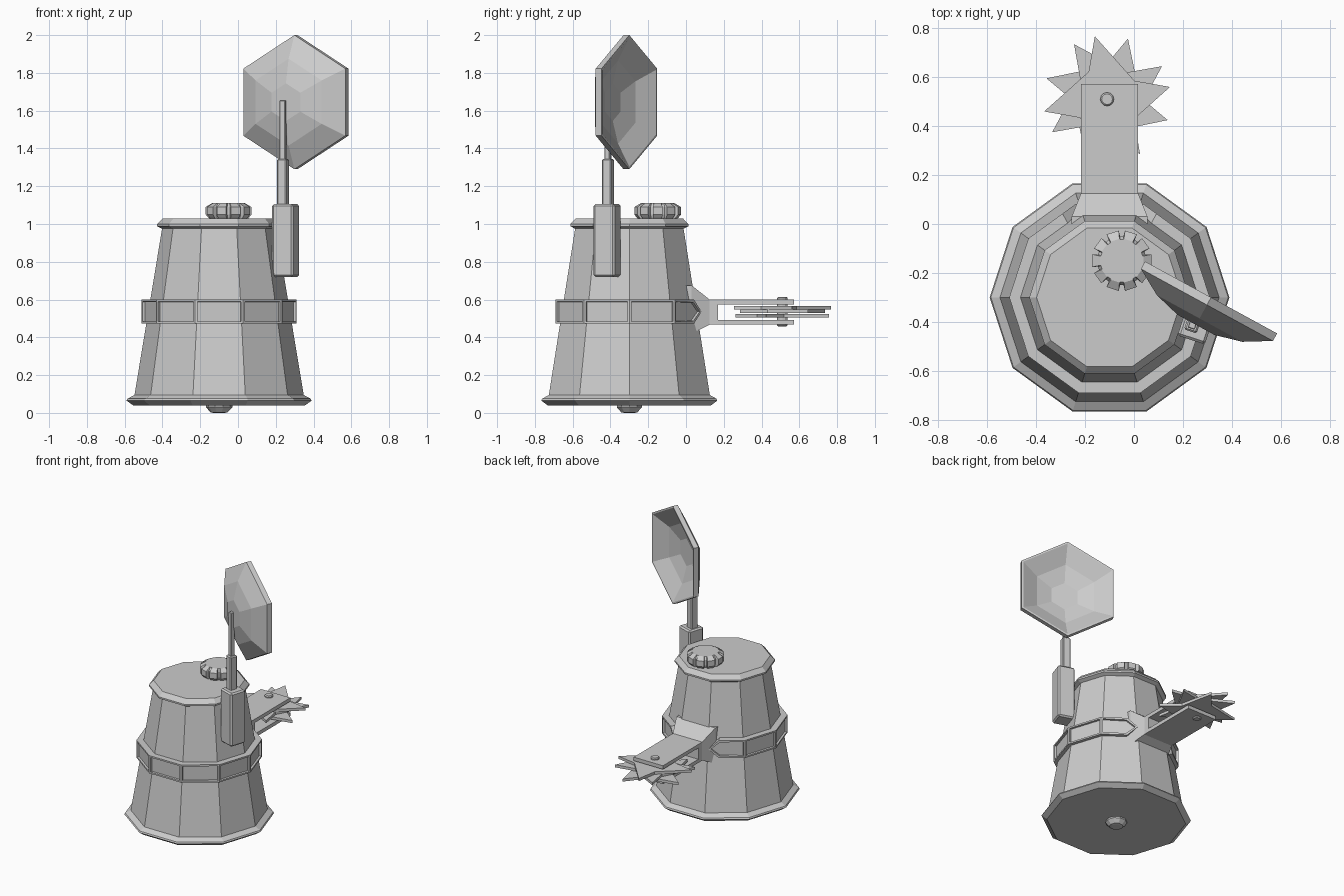
import bpy, bmesh, math
from mathutils import Matrix, Vector

if "Cube" in bpy.data.objects:
    bpy.data.objects.remove(bpy.data.objects["Cube"])

CX, CY = -0.10, -0.30          # body axis


def finish(name, bm, matrix=Matrix(), bevel=0):
    bmesh.ops.recalc_face_normals(bm, faces=bm.faces)
    me = bpy.data.meshes.new(name)
    bm.to_mesh(me)
    bm.free()
    ob = bpy.data.objects.new(name, me)
    bpy.context.collection.objects.link(ob)
    ob.matrix_world = matrix
    if bevel:
        mod = ob.modifiers.new("chamfer", 'BEVEL')
        mod.width, mod.segments = bevel, 1
    return ob


def loft(name, rings, matrix=Matrix(), bevel=0):
    """Bridge equal-length point rings and cap both ends."""
    bm = bmesh.new()
    vs = [[bm.verts.new(p) for p in ring] for ring in rings]
    n = len(vs[0])
    for a, b in zip(vs, vs[1:]):
        for i in range(n):
            j = (i + 1) % n
            bm.faces.new((a[i], a[j], b[j], b[i]))
    bm.faces.new(vs[0])
    bm.faces.new(vs[-1])
    return finish(name, bm, matrix, bevel)


def circle(r, z, n):
    return [(r * math.cos(2 * math.pi * i / n), r * math.sin(2 * math.pi * i / n), z)
            for i in range(n)]


def lathe(name, profile, n, matrix):
    return loft(name, [circle(r, z, n) for r, z in profile], matrix)


def prism(name, outline, z0, z1, matrix):
    return loft(name, [[(x, y, z) for x, y in outline] for z in (z0, z1)], matrix)


def rect(hx, hy):
    return [(-hx, -hy), (hx, -hy), (hx, hy), (-hx, hy)]


def polar(r, deg):
    return (r * math.cos(math.radians(deg)), r * math.sin(math.radians(deg)))


axis = Matrix.Translation((CX, CY, 0))

# Ten-sided tapered body with bottom and top rims
lathe("body", [(.455, .04), (.49, .065), (.485, .075), (.448, .095), (.302, .975),
               (.328, .988), (.328, 1.0), (.298, 1.03), (.285, 1.03)], 10, axis)

# Foot button under the body
lathe("foot_button", [(.07, .05), (.07, .03), (.045, .003), (.03, 0)], 10, axis)

# Ridged cap on the lid
def cog(r_in, r_out, z):
    return [polar(r_out if k in (0, 1) else r_in, 36 * i + d) + (z,)
            for i in range(10) for k, d in enumerate((-12, 12, 14, 22))]
loft("lid_cap", [cog(.085, .095, 1.02), cog(.095, .112, 1.035), cog(.1, .124, 1.05),
                 cog(.1, .124, 1.09), cog(.087, .09, 1.11)],
     Matrix.Translation((-.05, -.15, 0)))

# Belt: framed panels on nine faces, the two at the back end in points
bm = bmesh.new()
fronts = []
for k in range(10):
    if k == 2:
        continue
    a, b = Vector(polar(.41, 36 * k)), Vector(polar(.41, 36 * k + 36))
    if k == 3:
        a, b = b, a
    z0, z1 = .472, .60
    shape = [(0, z0), (1, z0), (1, z1), (0, z1)]
    if k in (1, 3):
        shape = [(0, z0), (.68, z0), (.95, (z0 + z1) / 2), (.68, z1), (0, z1)]
    front, back = [], []
    for u, z in shape:
        p = a.lerp(b, u)
        front.append(bm.verts.new((p.x, p.y, z)))
        back.append(bm.verts.new((p.x * .84, p.y * .84, z)))
    fronts.append(bm.faces.new(front))
    bm.faces.new(back[::-1])
    for i in range(len(front)):
        j = (i + 1) % len(front)
        bm.faces.new((front[i], back[i], back[j], front[j]))
bmesh.ops.recalc_face_normals(bm, faces=bm.faces)
bmesh.ops.inset_individual(bm, faces=fronts, thickness=.016, depth=0)
bmesh.ops.inset_individual(bm, faces=fronts, thickness=.002, depth=-.014)
finish("belt", bm, axis)

# Telescopic mast on the right side, square to the body face
def mast(name, dist, half, z0, z1, bevel):
    x, y = polar(dist, -18.5)
    m = Matrix.Translation((CX + x, CY + y, 0)) @ Matrix.Rotation(math.radians(-18), 4, 'Z')
    loft(name, [[p + (z,) for p in rect(half, half)] for z in (z0, z1)], m, bevel)
mast("mast_box", .371, .059, .72, 1.105, .01)
mast("mast_middle", .357, .027, 1.09, 1.345, .007)
mast("mast_rod", .357, .015, 1.33, 1.655, .003)

# Hexagonal dish, bulging to the front left
bulge = Vector((-.479, -.878, 0)).normalized()
up = Vector((0, 0, 1))
side = bulge.cross(up)
m = Matrix((up, side, bulge)).transposed().to_4x4()
m.translation = (.315, -.30, 1.645)
lathe("dish", [(.1, .128), (.23, .098), (.355, .035), (.355, 0), (.342, 0),
               (.22, .068), (.1, .10)], 6, m)

# Saw arm at the back: flared base, then a fork of two plates
def section(y, hx, z0, z1):
    return [(CX - hx, y, z0), (CX + hx, y, z0), (CX + hx, y, z1), (CX - hx, y, z1)]
loft("arm_base", [section(-.02, .155, .42, .675), section(.03, .155, .42, .675),
                  section(.125, .117, .467, .60), section(.17, .117, .467, .60)])
for name, z0, z1 in (("arm_plate_top", .574, .60), ("arm_plate_bottom", .467, .493)):
    prism(name, rect(.117, .215), z0, z1, Matrix.Translation((CX, .358, 0)))

# Three swept four-point blades on a pin
hub = Matrix.Translation((-.11, .51, 0))
for i, (turn, z0) in enumerate(((11, .548), (31, .528), (71, .505))):
    star = [p for k in range(4)
            for p in (polar(.262, turn + 90 * k), polar(.135, turn + 90 * k + 23))]
    prism("saw_blade_%d" % (i + 1), star, z0, z0 + .019, hub)
lathe("saw_pin", [(.022, .458), (.028, .464), (.028, .608), (.022, .614)], 12, hub)
